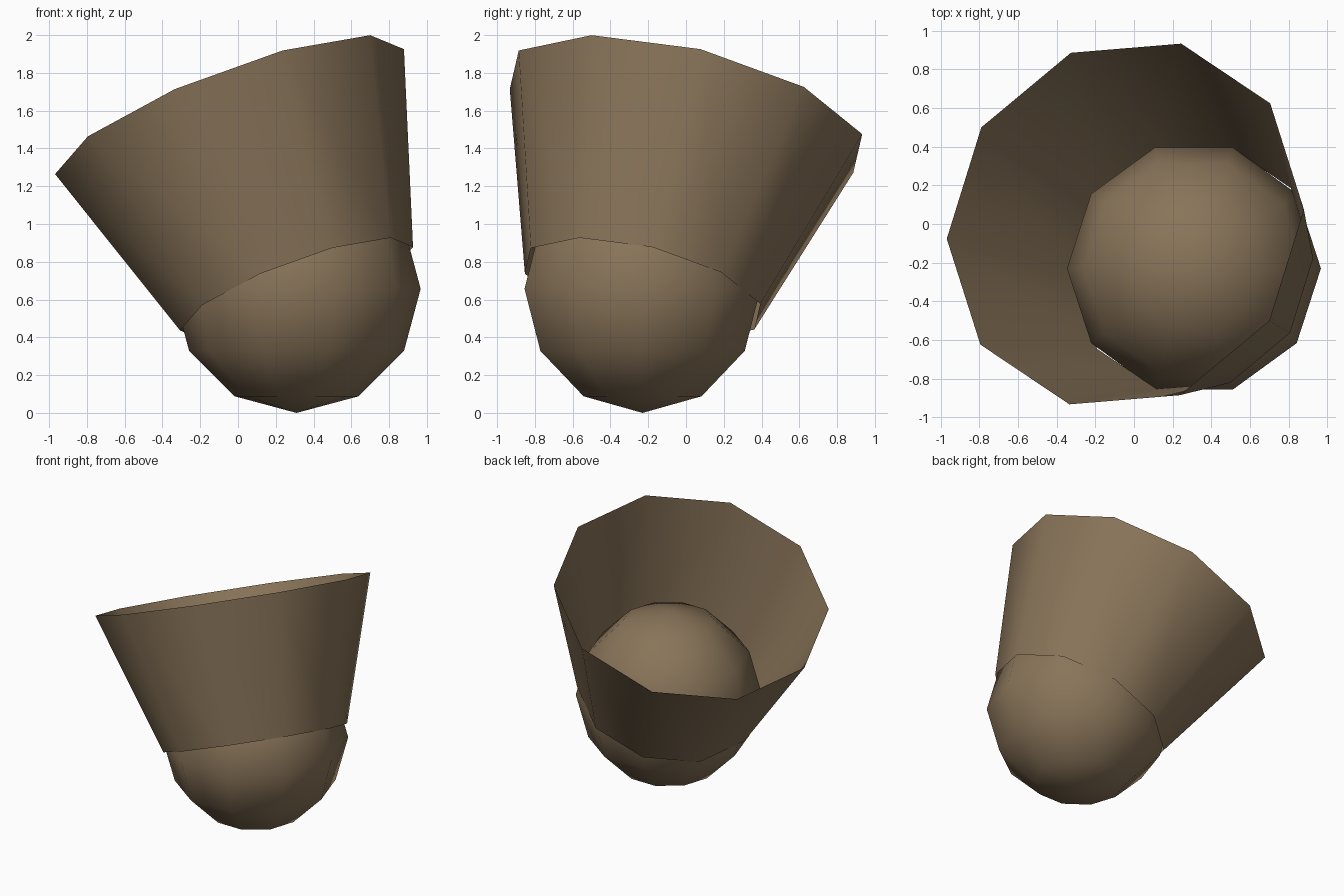
import bpy
import bmesh
from mathutils import Matrix, Vector

cube = bpy.data.objects.get("Cube")
if cube:
    bpy.data.objects.remove(cube, do_unlink=True)

SIDES = 10
BALL_RADIUS = 0.657
RIM_RADIUS = 0.984
BALL_CENTER = Vector((0.31, -0.23, 0.657))
RIM_CENTER = Vector((-0.045, 0.0, 1.595))
RIM_HIGH_POINT = Vector((0.70, -0.50, 2.0))

# Single brown colour
brown = bpy.data.materials.new("brown")
brown.use_nodes = True
color = (0.25, 0.175, 0.1, 1.0)
brown.diffuse_color = color
brown.node_tree.nodes["Principled BSDF"].inputs["Base Color"].default_value = color


def add_part(name, bm, matrix):
    """Turn a bmesh into a smooth-shaded object."""
    mesh = bpy.data.meshes.new(name)
    for face in bm.faces:
        face.smooth = True
    bm.to_mesh(mesh)
    bm.free()
    mesh.materials.append(brown)
    part = bpy.data.objects.new(name, mesh)
    part.matrix_world = matrix
    bpy.context.collection.objects.link(part)
    return part


# Low-poly ball, turned so that a corner points along x
bm = bmesh.new()
bmesh.ops.create_uvsphere(bm, u_segments=SIDES, v_segments=6, radius=BALL_RADIUS)
bmesh.ops.rotate(bm, verts=bm.verts, matrix=Matrix.Rotation(1.570796, 3, "Z"))
add_part("ball", bm, Matrix.Translation(BALL_CENTER))

# Open flared cup leaning away from the ball, with one corner at its high point
axis = RIM_CENTER - BALL_CENTER
up = axis.normalized()
side = RIM_HIGH_POINT - RIM_CENTER
side = (side - up * side.dot(up)).normalized()
frame = Matrix((side.cross(up), side, up)).transposed().to_4x4()

bm = bmesh.new()
bmesh.ops.create_cone(bm, cap_ends=False, segments=SIDES, radius1=BALL_RADIUS,
                      radius2=RIM_RADIUS, depth=axis.length)
bmesh.ops.recalc_face_normals(bm, faces=bm.faces)
add_part("cup", bm, Matrix.Translation((BALL_CENTER + RIM_CENTER) / 2) @ frame)
